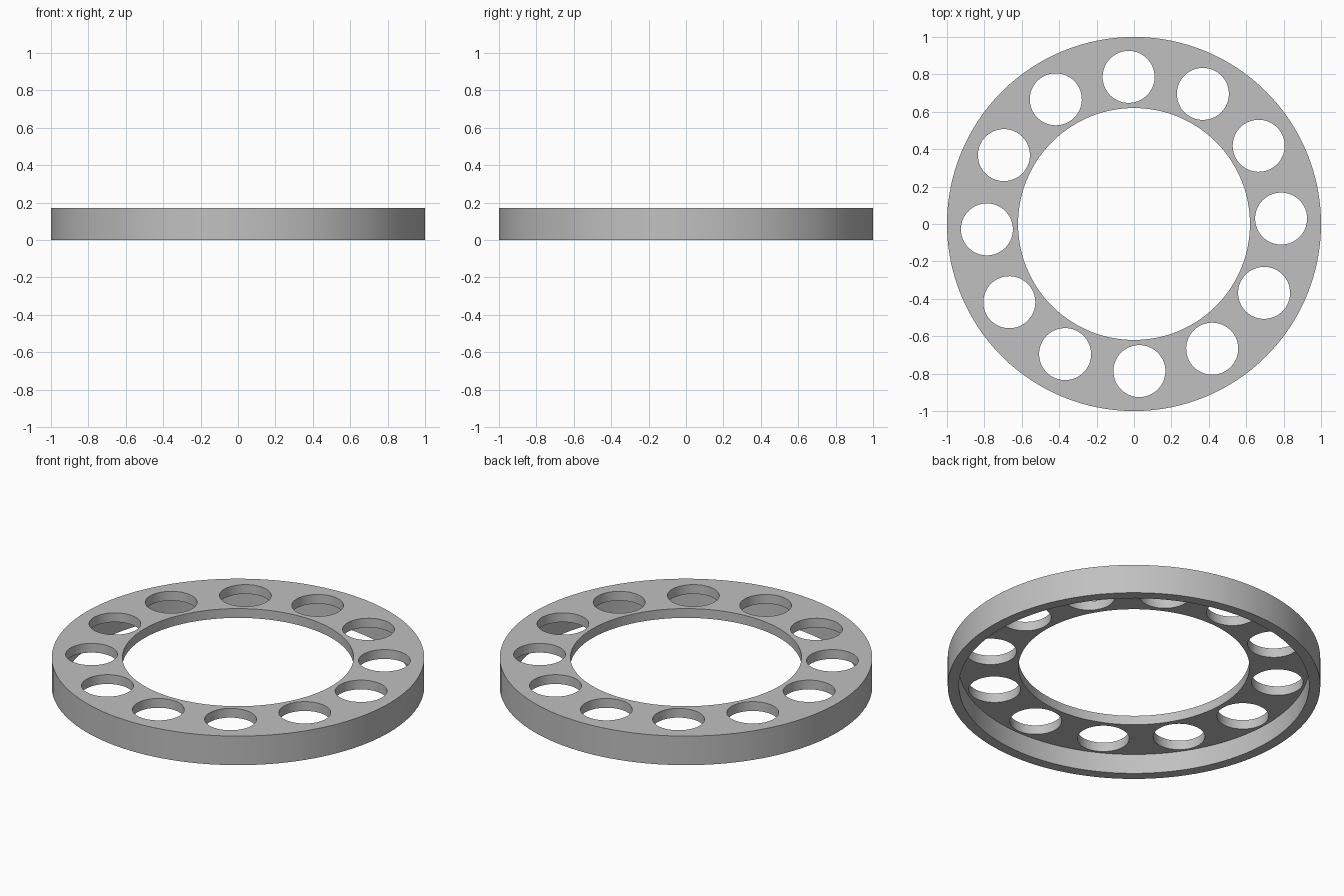
import bpy, bmesh, math
from mathutils import Matrix, Vector

OUTER, RECESS, BORE = 1.0, 0.94, 0.62
HEIGHT, PLATE = 0.172, 0.055
HOLE_R, HOLE_RING, HOLES, TWIST = 0.139, 0.787, 12, 2.1
SEGMENTS = 128

cube = bpy.data.objects.get("Cube")
if cube:
    bpy.data.objects.remove(cube, do_unlink=True)

grey = bpy.data.materials.new("plain grey")
grey.use_nodes = True
colour = (0.53, 0.53, 0.53, 1)
grey.diffuse_color = colour
grey.node_tree.nodes["Principled BSDF"].inputs["Base Color"].default_value = colour


def add_object(name, bm):
    bmesh.ops.recalc_face_normals(bm, faces=bm.faces)
    mesh = bpy.data.meshes.new(name)
    bm.to_mesh(mesh)
    bm.free()
    mesh.materials.append(grey)
    obj = bpy.data.objects.new(name, mesh)
    bpy.context.collection.objects.link(obj)
    return obj


# Ring: an L-shaped section (flat plate with a hanging outer rim) turned round z
bm = bmesh.new()
under = HEIGHT - PLATE
section = [(BORE, HEIGHT), (OUTER, HEIGHT), (OUTER, 0),
           (RECESS, 0), (RECESS, under), (BORE, under)]
verts = [bm.verts.new((r, 0, z)) for r, z in section]
edges = [bm.edges.new((verts[i - 1], verts[i])) for i in range(len(verts))]
bmesh.ops.spin(bm, geom=verts + edges, cent=(0, 0, 0), axis=(0, 0, 1),
               angle=math.tau, steps=SEGMENTS, use_merge=True)
bmesh.ops.remove_doubles(bm, verts=bm.verts, dist=1e-5)
ring = add_object("flanged_ring", bm)

# Round holes spaced evenly in the plate
bm = bmesh.new()
for i in range(HOLES):
    turn = Matrix.Rotation(math.radians(TWIST) + math.tau * i / HOLES, 4, "Z")
    place = turn @ Matrix.Translation(Vector((HOLE_RING, 0, HEIGHT)))
    bmesh.ops.create_cone(bm, cap_ends=True, segments=64, radius1=HOLE_R,
                          radius2=HOLE_R, depth=PLATE * 3, matrix=place)
cutter = add_object("hole_cutter", bm)
cutter.hide_render = True

cut = ring.modifiers.new("holes", "BOOLEAN")
cut.operation = "DIFFERENCE"
cut.solver = "EXACT"
cut.object = cutter

bpy.ops.object.select_all(action="DESELECT")
bpy.context.view_layer.objects.active = ring
ring.select_set(True)
bpy.ops.object.modifier_apply(modifier=cut.name)
bpy.data.objects.remove(cutter, do_unlink=True)
bpy.ops.object.shade_smooth_by_angle(angle=math.radians(30))
